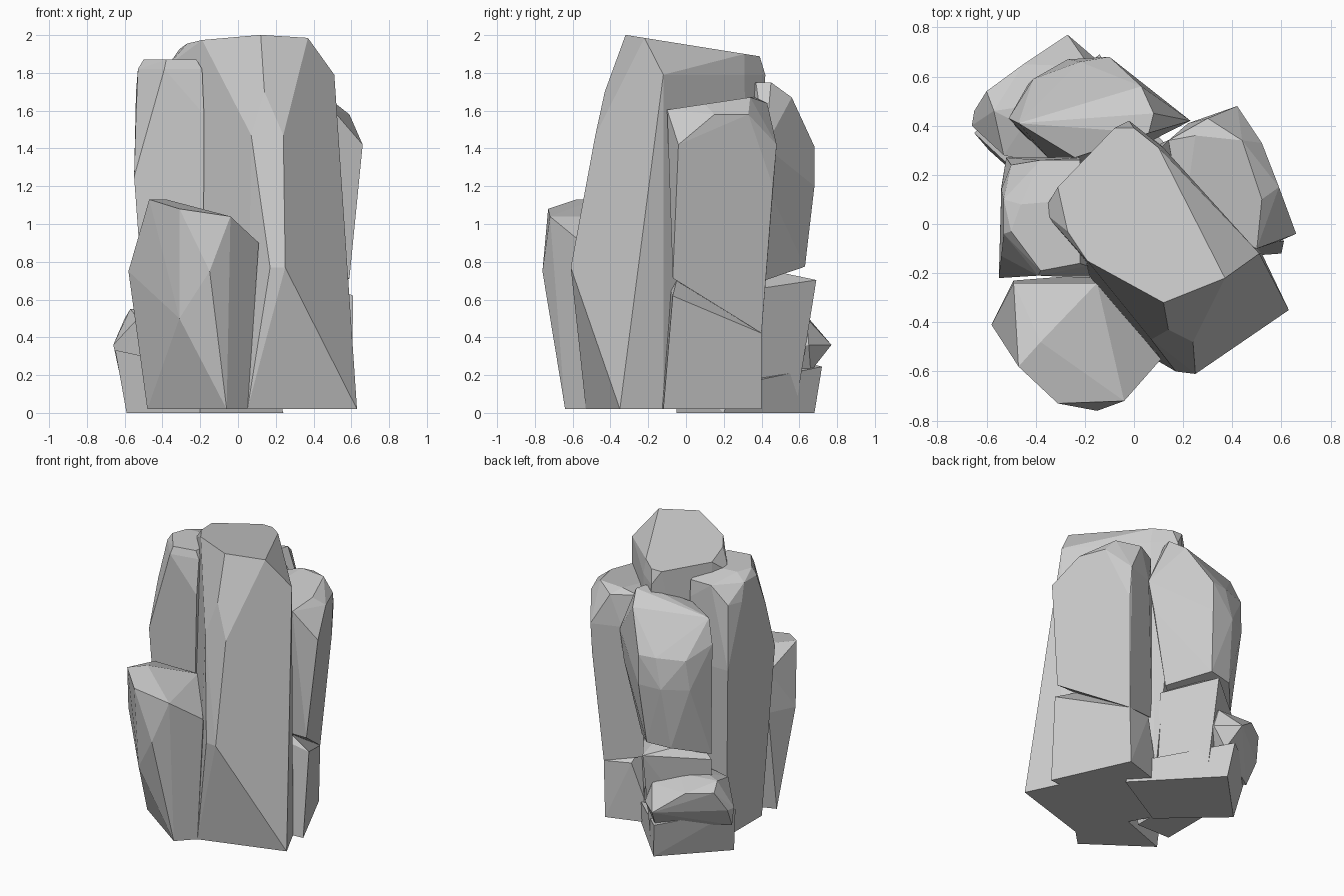
import bpy
import bmesh

# Remove the default cube only
default_cube = bpy.data.objects.get("Cube")
if default_cube:
    bpy.data.objects.remove(default_cube, do_unlink=True)

# One plain stone colour
stone = bpy.data.materials.new("stone_grey")
stone.use_nodes = True
stone_colour = (0.6, 0.6, 0.6, 1)
stone.diffuse_color = stone_colour
shader = next(n for n in stone.node_tree.nodes if n.type == "BSDF_PRINCIPLED")
shader.inputs["Base Color"].default_value = stone_colour


def section(height, *outline, tilt_x=0, tilt_y=0):
    """A cross-section of a boulder, level or tilted along x and y."""
    return [(x, y, height + tilt_x * x + tilt_y * y) for x, y in outline]


def boulder(name, *sections):
    """Wrap cross-sections in a faceted convex skin with flat shading."""
    bm = bmesh.new()
    for outline in sections:
        for corner in outline:
            bm.verts.new(corner)
    hull = bmesh.ops.convex_hull(bm, input=bm.verts[:])
    unused = {v for v in hull["geom_interior"] + hull["geom_unused"]
              if isinstance(v, bmesh.types.BMVert)}
    bmesh.ops.delete(bm, geom=list(unused), context="VERTS")
    # Merge nearly coplanar triangles into broad chiselled facets
    bmesh.ops.dissolve_limit(bm, angle_limit=0.06,
                             verts=bm.verts[:], edges=bm.edges[:])
    bmesh.ops.recalc_face_normals(bm, faces=bm.faces[:])
    mesh = bpy.data.meshes.new(name)
    bm.to_mesh(mesh)
    bm.free()
    mesh.materials.append(stone)
    rock = bpy.data.objects.new(name, mesh)
    bpy.context.collection.objects.link(rock)
    return rock


# Tall central pillar with a sloping crown
boulder(
    "central_pillar",
    section(.02, (.05, -.53), (.63, -.35), (.52, -.12), (.1, .33), (-.3, .1)),
    section(.77, (.17, -.6), (.25, -.61)),
    section(1.47, (.07, -.47), (.24, -.48)),
    section(1.7, (.14, -.43)),
    section(1.79, (.51, -.12), (.12, .31), (-.02, .42)),
    section(1.84, (-.37, .05)),
    section(1.95, (.12, -.32), (.37, -.22), (.18, .13), (.1, .31), (0, .39),
            (-.08, .39), (-.31, .15), (-.27, -.03), (-.19, -.15),
            tilt_y=-.16),
)

# Short leaning rock at the front
boulder(
    "front_rock",
    section(.02, (-.48, -.34), (-.06, -.64), (.05, -.53), (-.1, -.2)),
    section(.5, (-.31, -.68)),
    section(.75, (-.58, -.41), (-.15, -.76), (-.49, -.23)),
    section(.9, (.11, -.55)),
    section(1.04, (-.04, -.72), (-.49, -.24), (-.15, -.24)),
    section(1.08, (-.31, -.73)),
    section(1.13, (-.47, -.58), (-.38, -.48)),
)

# Tall slab on the model's right
boulder(
    "side_slab",
    section(.02, (-.46, -.2), (-.2, -.2), (-.2, .2), (-.46, .2)),
    section(1.25, (-.55, -.22), (-.18, -.22), (-.54, .15), (-.52, .27),
            (-.24, .27)),
    section(1.58, (-.54, -.13), (-.45, -.22), (-.18, -.21)),
    section(1.7, (-.54, .14), (-.5, .24), (-.22, .27)),
    section(1.82, (-.53, -.04), (-.39, -.21), (-.19, -.17), (-.53, .1),
            (-.38, .26), (-.22, .26)),
    section(1.87, (-.5, -.03), (-.38, -.19), (-.22, -.16), (-.22, .1),
            (-.46, .08)),
)

# Rounded rock on the model's left, above its square footing
boulder(
    "left_rock",
    section(.67, (.59, -.07), (.37, .4), (.1, .3), (.2, -.05), tilt_y=-.62),
    section(1.2, (.63, -.05), (.42, .46)),
    section(1.42, (.66, -.04), (.42, .48), (.22, .41)),
    section(1.58, (.59, .15), (.52, .33)),
    section(1.64, (.3, .43), (.14, .34)),
    section(1.62, (.5, -.1), (.52, .1), (.44, .34), (.25, .36), (.2, 0),
            tilt_y=.15),
)
boulder(
    "left_footing",
    section(.02, (.6, -.12), (.36, .4), (.05, .3), (.2, -.15)),
    section(.59, (.61, -.07), (.37, .4), (.18, .36), tilt_y=-.42),
    section(.7, (.45, -.05), (.2, -.1)),
)

# Domed rock at the back, above its footing
boulder(
    "back_rock",
    section(.56, (.07, .4), (-.13, .63), (-.3, .6), (-.48, .4), (-.2, .2),
            tilt_y=.34),
    section(1.2, (-.1, .68), (-.27, .67), (-.43, .57), (.19, .43)),
    section(1.41, (-.1, .68), (-.22, .66), (-.41, .59), (.23, .42),
            (-.35, .27)),
    section(1.5, (-.51, .43)),
    section(1.67, (-.47, .41), (-.24, .27), (.03, .56)),
    section(1.75, (.08, .45), (.06, .37)),
)
boulder(
    "back_footing",
    section(.02, (.08, .3), (-.13, .58), (-.46, .36), (-.2, .1)),
    section(.6, (.08, .36), (-.14, .69), (-.49, .41), (-.2, .2), tilt_y=.15),
    section(.76, (-.1, .42), (-.38, .4), (-.2, .25)),
)

# Low ledge at the back with a chipped stone on top
boulder(
    "ledge",
    section(0, (-.22, .68), (-.59, .3), (-.2, -.05), (.24, .2)),
    section(.19, (-.25, .72), (-.65, .37), (-.2, -.05), (.2, .25),
            tilt_x=-.22),
)
boulder(
    "ledge_stone",
    section(.22, (-.22, .66), (-.63, .38), (-.2, .2)),
    section(.36, (-.27, .77), (-.66, .4), (-.65, .46), (-.13, .65)),
    section(.5, (-.6, .54), (-.45, .65), (-.18, .64), (-.53, .28), (-.2, .2)),
    section(.55, (-.57, .46), (-.45, .4), (-.3, .5)),
)
